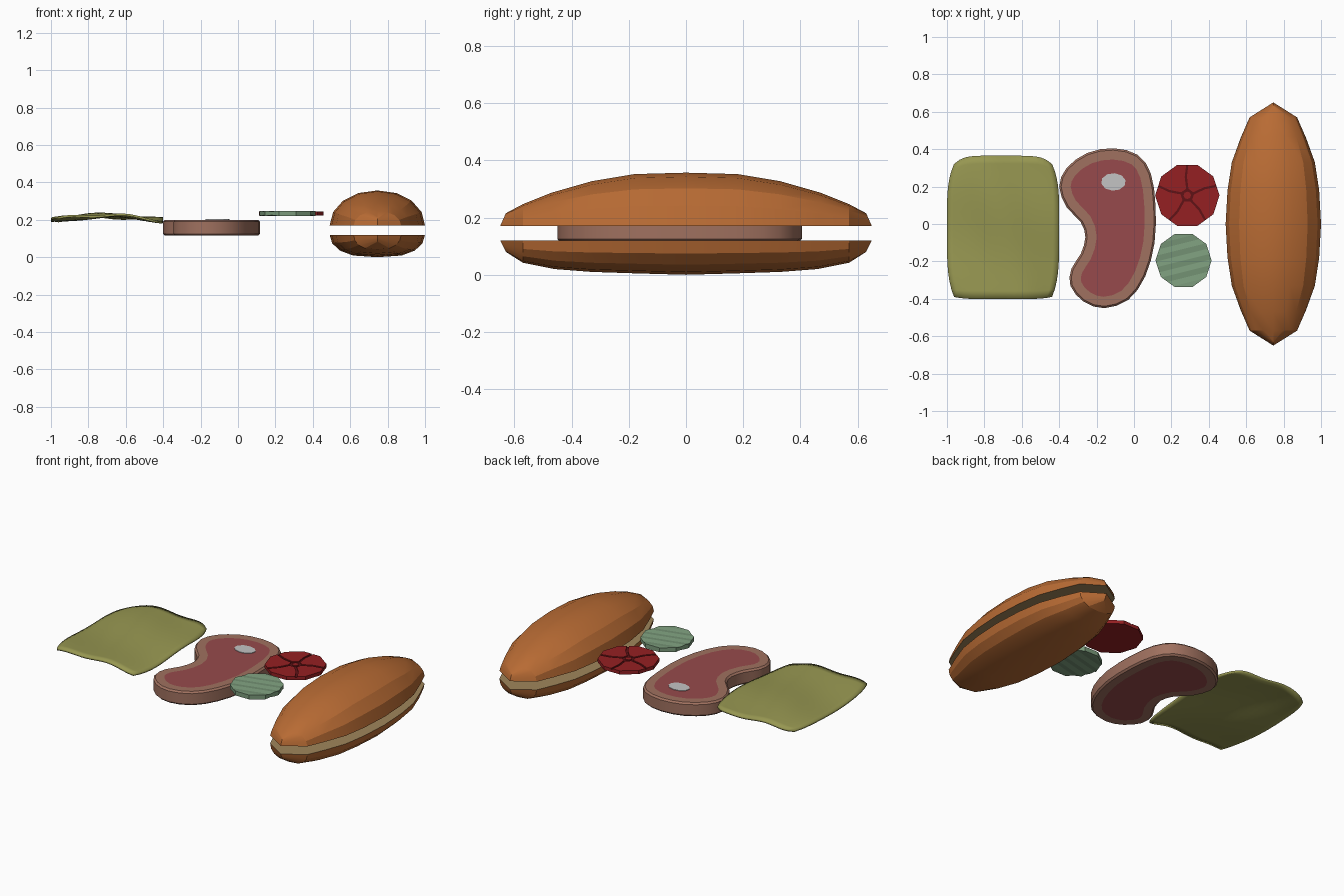
import bpy, bmesh, math
from mathutils import Vector

if "Cube" in bpy.data.objects:
    bpy.data.objects.remove(bpy.data.objects["Cube"])


def material(name, rgb):
    m = bpy.data.materials.new(name)
    m.diffuse_color = (*rgb, 1)
    m.use_nodes = True
    m.node_tree.nodes["Principled BSDF"].inputs["Base Color"].default_value = m.diffuse_color
    return m


CRUST = material("crust brown", (0.48, 0.147, 0.034))
CRUMB = material("crumb tan", (0.35, 0.24, 0.105))
LEAF = material("leaf olive", (0.31, 0.31, 0.083))
FAT = material("meat edge", (0.35, 0.165, 0.115))
MEAT = material("meat red", (0.31, 0.068, 0.072))
BONE = material("bone grey", (0.55, 0.55, 0.55))
TOMATO = material("tomato red", (0.30, 0.014, 0.016))
SEED = material("tomato dark", (0.115, 0.006, 0.008))
PICKLE = material("pickle green", (0.20, 0.33, 0.20))


def finish(name, bm, mats, angle=30):
    bmesh.ops.recalc_face_normals(bm, faces=bm.faces)
    me = bpy.data.meshes.new(name)
    bm.to_mesh(me)
    bm.free()
    ob = bpy.data.objects.new(name, me)
    bpy.context.collection.objects.link(ob)
    for m in mats:
        me.materials.append(m)
    bpy.ops.object.select_all(action='DESELECT')
    ob.select_set(True)
    bpy.context.view_layer.objects.active = ob
    if angle:
        bpy.ops.object.shade_smooth_by_angle(angle=math.radians(angle))
    return ob


def prism(bm, pts, z0, z1):
    """Extrude an outline; returns the bottom and top faces."""
    bot = bm.faces.new([bm.verts.new((x, y, z0)) for x, y in pts])
    res = bmesh.ops.extrude_face_region(bm, geom=[bot], use_keep_orig=True)
    top = [g for g in res['geom'] if isinstance(g, bmesh.types.BMFace)][0]
    for v in top.verts:
        v.co.z = z1
    return bot, top


def ring(cx, cy, rx, ry, n, start=0.0):
    return [(cx + rx * math.cos(start + 2 * math.pi * i / n),
             cy + ry * math.sin(start + 2 * math.pi * i / n)) for i in range(n)]


# Bread halves: half-round sections lofted along y, with a flat crumb face
def bread(name, stations, z_cut, side, power):
    bm = bmesh.new()
    full = [(-y, w, h) for y, w, h in reversed(stations[1:])] + stations
    n = 8
    rows = []
    for y, w, h in full:
        row = []
        for j in range(n + 1):
            t = math.pi * j / n
            c, s = math.cos(t), max(math.sin(t), 0)
            x = math.copysign(abs(c) ** power, c) * w
            yy = y - math.copysign(0.02, y) * s if w == 0 else y
            row.append(bm.verts.new((0.745 + x, yy, z_cut + side * h * s)))
        rows.append(row)
    for a, b in zip(rows, rows[1:]):
        for j in range(n):
            bm.faces.new((a[j], a[j + 1], b[j + 1], b[j]))
        bm.faces.new((a[0], b[0], b[n], a[n])).material_index = 1
    bmesh.ops.remove_doubles(bm, verts=bm.verts, dist=0.0005)
    finish(name, bm, [CRUST, CRUMB], 20)


bread("bread_top", [(0, 0.255, 0.187), (0.18, 0.245, 0.182), (0.33, 0.222, 0.157),
                    (0.47, 0.17, 0.117), (0.57, 0.127, 0.077), (0.65, 0, 0.045)], 0.17, 1, 0.95)
bread("bread_bottom", [(0, 0.255, 0.12), (0.18, 0.245, 0.115), (0.33, 0.222, 0.11),
                       (0.46, 0.175, 0.1), (0.57, 0.127, 0.078), (0.65, 0, 0.04)], 0.12, -1, 0.7)

# Steak: kidney outline smoothed with Catmull-Rom, red inset faces above and below
key = [(-0.11, 0.405), (0.02, 0.37), (0.09, 0.27), (0.115, 0.1), (0.11, -0.1), (0.06, -0.28),
       (-0.03, -0.405), (-0.16, -0.45), (-0.27, -0.415), (-0.34, -0.33), (-0.335, -0.24),
       (-0.285, -0.16), (-0.26, -0.07), (-0.285, 0.01), (-0.36, 0.09), (-0.40, 0.2),
       (-0.36, 0.3), (-0.25, 0.38)]
outline = []
for i in range(len(key)):
    p0, p1, p2, p3 = [Vector(key[(i + k) % len(key)]) for k in (-1, 0, 1, 2)]
    outline += [tuple(p1), tuple((9 * (p1 + p2) - p0 - p3) / 16)]
bm = bmesh.new()
caps = prism(bm, outline, 0.115, 0.2)
bmesh.ops.recalc_face_normals(bm, faces=bm.faces)
bmesh.ops.bevel(bm, geom=[e for f in caps for e in f.edges], offset=0.01,
                segments=1, affect='EDGES')
caps = sorted(bm.faces, key=lambda f: f.calc_area())[-2:]
bmesh.ops.inset_region(bm, faces=caps, thickness=0.05, use_even_offset=True)
for f in caps:
    f.material_index = 1
finish("steak", bm, [FAT, MEAT], 35)

# Bone: thin plate on the steak
bm = bmesh.new()
prism(bm, ring(-0.11, 0.225, 0.066, 0.047, 10, 0.2), 0.197, 0.203)
finish("steak_bone", bm, [BONE], 0)

# Lettuce leaf: wavy rounded sheet with thickness
bm = bmesh.new()
N = 18
grid = []
for i in range(N + 1):
    u = 2 * i / N - 1
    line = []
    for j in range(N + 1):
        v = 2 * j / N - 1
        x = -0.70 + 0.30 * u * (1 - 0.13 * v ** 4)
        y = -0.018 + 0.383 * v * (1 - (0.12 if v > 0 else 0.03) * u ** 6)
        z = 0.220 - 0.022 * u * u + 0.007 * math.cos(5 * u + 2 * v) + 0.006 * math.sin(4 * v + u)
        line.append(bm.verts.new((x, y, z)))
    grid.append(line)
for a, b in zip(grid, grid[1:]):
    for j in range(N):
        bm.faces.new((a[j], b[j], b[j + 1], a[j + 1]))
leaf = finish("lettuce_leaf", bm, [LEAF], 40)
solid = leaf.modifiers.new("thickness", 'SOLIDIFY')
solid.thickness = 0.012
solid.offset = 0

# Tomato slice: ten-sided disc, dark pulp face, five raised wedges and a core
cx, cy, R = 0.285, 0.153, 0.172
bm = bmesh.new()
prism(bm, ring(cx, cy, R, R, 10), 0.222, 0.238)[1].material_index = 1
step = 2 * math.pi / 5
apothem = R * math.cos(math.pi / 10)


def polar(r, a):
    return (cx + r * math.cos(a), cy + r * math.sin(a))


def edge_point(a):
    off = (a % (math.pi / 5)) - math.pi / 10
    return polar(apothem / math.cos(off), a)


for k in range(5):
    a = math.pi / 2 + k * step
    rim = [edge_point(a + 0.035)]
    rim += [polar(R, m * math.pi / 5) for m in range(40)
            if a + 0.035 < m * math.pi / 5 < a + step - 0.035]
    rim.append(edge_point(a + step - 0.035))
    tail = [polar(0.1, a + step + 0.02), polar(0.036, a + step - 0.17),
            polar(0.036, a + 0.17), polar(0.1, a + 0.14)]
    prism(bm, rim + tail, 0.237, 0.244)
prism(bm, ring(cx, cy, 0.02, 0.02, 8), 0.237, 0.244)
finish("tomato_slice", bm, [TOMATO, SEED], 0)

# Pickle slice: ten-sided disc with shallow crinkles on both faces
bm = bmesh.new()
prism(bm, ring(0.265, -0.195, 0.15, 0.15, 10), 0.221, 0.248)
across = Vector((-0.25, 1, 0)).normalized()
centre = Vector((0.265, -0.195, 0))
for k in range(-4, 5):
    bmesh.ops.bisect_plane(bm, geom=bm.verts[:] + bm.edges[:] + bm.faces[:],
                           plane_co=centre + across * k * 0.03, plane_no=across)
for v in bm.verts:
    d = (v.co - centre).dot(across) / 0.03
    if abs(d - round(d)) < 0.01 and round(d) % 2:
        v.co.z += 0.004 if v.co.z < 0.235 else -0.004
finish("pickle_slice", bm, [PICKLE], 0)
